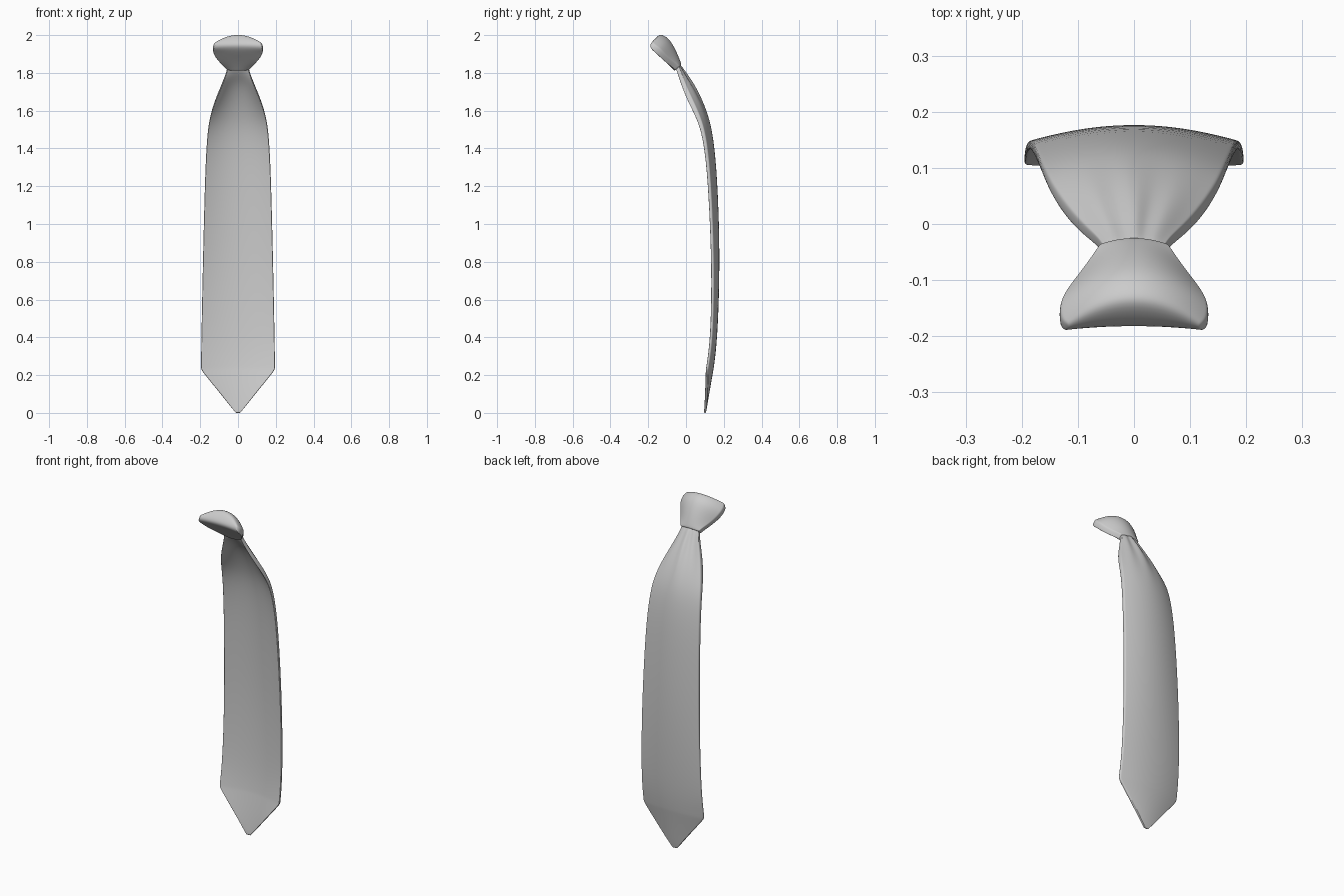
import bpy, math

# Cross-section samples across the width, tightened at the rims
US = [-1, -0.96] + [i / 7 for i in range(-6, 7)] + [0.96, 1]


def loft(name, stations):
    """Skin bowed cross-sections. Station: back-centre y, z, half width,
    sag of rim, centre thickness, rim thickness, tilt in degrees, pleat depth."""
    verts, faces = [], []
    n = len(US)
    for y, z, hw, sag, tc, te, tilt, pleat in stations:
        ny, nz = math.cos(math.radians(tilt)), math.sin(math.radians(tilt))
        back, front = [], []
        for u in US:
            fold = pleat * math.cos(3 * math.pi * u) * (1 - u * u)
            ob = sag * u * u - fold
            of = tc + (sag + te - tc) * u * u
            back.append((hw * u, y - ny * ob, z - nz * ob))
            front.append((hw * u, y - ny * of, z - nz * of))
        verts += back + front[::-1]
    ring = 2 * n
    for s in range(len(stations) - 1):
        a, b = s * ring, (s + 1) * ring
        for i in range(ring):
            j = (i + 1) % ring
            faces.append((a + i, b + i, b + j, a + j))
    # quad strip caps
    last = (len(stations) - 1) * ring
    for i in range(n - 1):
        q = (i, i + 1, ring - 2 - i, ring - 1 - i)
        faces.append(q)
        faces.append(tuple(last + k for k in q[::-1]))
    mesh = bpy.data.meshes.new(name)
    mesh.from_pydata(verts, [], faces)
    mesh.validate()
    obj = bpy.data.objects.new(name, mesh)
    bpy.context.collection.objects.link(obj)
    for p in mesh.polygons:
        p.use_smooth = True
    sub = obj.modifiers.new("smooth", 'SUBSURF')
    sub.levels = sub.render_levels = 2
    return obj


# Hanging blade: pointed tip, long bowed body, gathered neck
loft("tie_blade", [
    (0.105, 0.000, 0.010, 0.000, 0.010, 0.010, 0, 0),
    (0.107, 0.010, 0.020, 0.000, 0.012, 0.011, 0, 0),
    (0.113, 0.040, 0.044, 0.002, 0.014, 0.013, 0, 0),
    (0.126, 0.120, 0.108, 0.011, 0.015, 0.014, 0, 0),
    (0.143, 0.215, 0.186, 0.026, 0.015, 0.014, 0, 0),
    (0.146, 0.232, 0.196, 0.028, 0.015, 0.014, 0, 0),
    (0.149, 0.250, 0.196, 0.028, 0.015, 0.014, 0, 0),
    (0.166, 0.390, 0.194, 0.023, 0.016, 0.015, 0, 0),
    (0.178, 0.700, 0.188, 0.028, 0.016, 0.015, 0, 0),
    (0.176, 1.000, 0.181, 0.033, 0.018, 0.017, 0, 0),
    (0.162, 1.300, 0.173, 0.035, 0.018, 0.018, 3, 0),
    (0.142, 1.480, 0.163, 0.038, 0.018, 0.020, 8, 0),
    (0.116, 1.580, 0.150, 0.042, 0.020, 0.024, 15, 0.001),
    (0.076, 1.675, 0.123, 0.045, 0.020, 0.028, 24, 0.004),
    (0.030, 1.755, 0.090, 0.038, 0.020, 0.024, 32, 0.006),
    (-0.010, 1.812, 0.063, 0.018, 0.030, 0.022, 38, 0.004),
    (-0.040, 1.860, 0.050, 0.008, 0.030, 0.020, 42, 0.001),
])

# Fan-shaped knot: narrow collar flaring to a rounded arched top
loft("tie_knot", [
    (-0.029, 1.838, 0.050, 0.012, 0.038, 0.024, 40, 0),
    (-0.023, 1.842, 0.061, 0.013, 0.050, 0.030, 40, 0),
    (-0.030, 1.862, 0.068, 0.022, 0.058, 0.030, 44, 0),
    (-0.050, 1.912, 0.097, 0.054, 0.078, 0.026, 48, 0),
    (-0.074, 1.958, 0.124, 0.068, 0.094, 0.030, 48, 0),
    (-0.096, 1.985, 0.134, 0.070, 0.098, 0.032, 48, 0),
    (-0.124, 2.002, 0.132, 0.070, 0.088, 0.028, 48, 0),
    (-0.146, 2.002, 0.118, 0.048, 0.056, 0.018, 48, 0),
])
